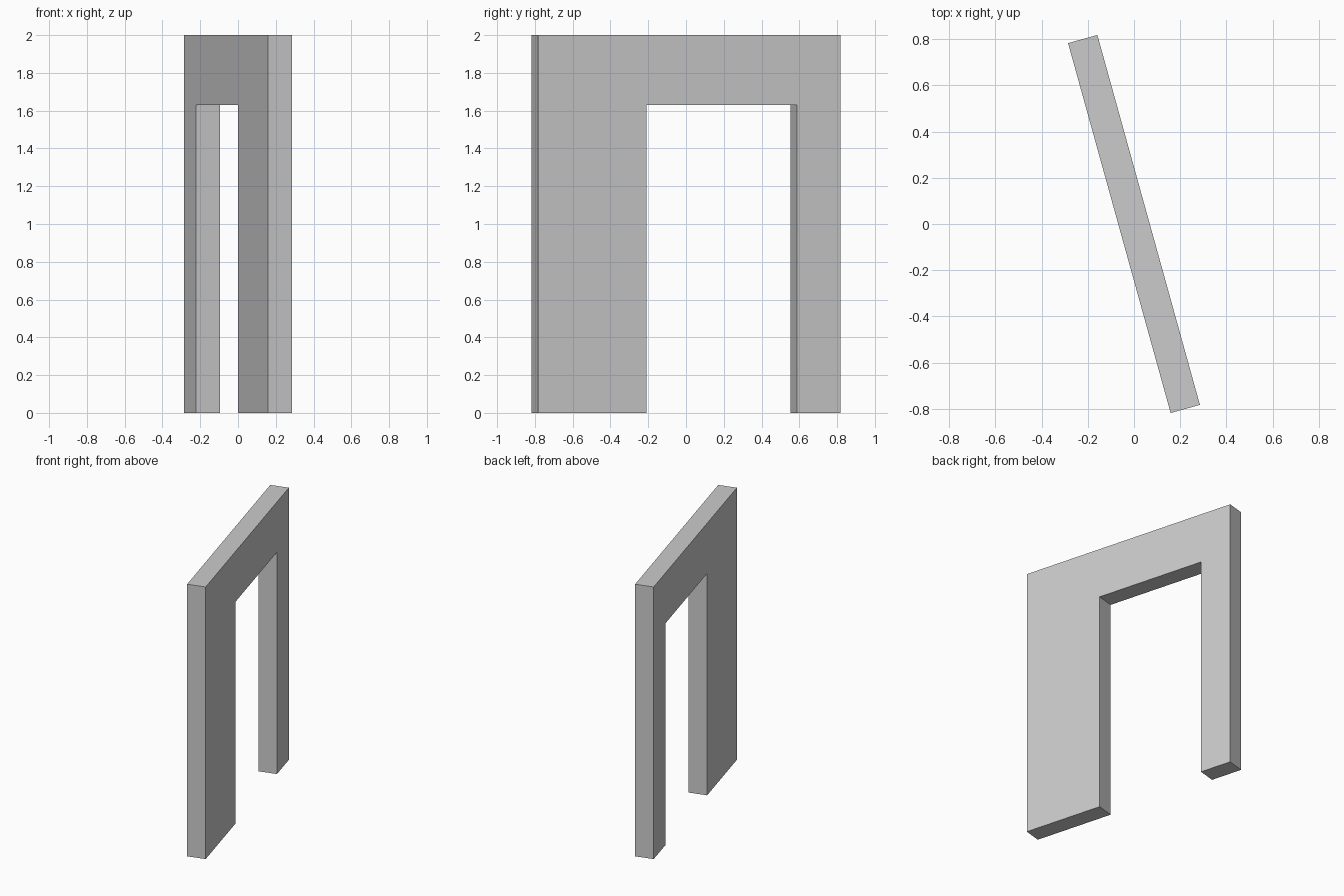
import bpy
import bmesh
import math
from mathutils import Matrix

cube = bpy.data.objects.get("Cube")
if cube:
    bpy.data.objects.remove(cube, do_unlink=True)

LENGTH, THICK, HEIGHT = 1.66, 0.1315, 2.0
NEAR_LEG, FAR_LEG, OPENING_Z = 0.594, 0.238, 1.63
TURN = math.radians(15.5)

# Plain grey finish
grey = bpy.data.materials.new("light grey")
grey.use_nodes = True
colour = (0.6, 0.6, 0.6, 1.0)
grey.diffuse_color = colour
grey.node_tree.nodes["Principled BSDF"].inputs["Base Color"].default_value = colour

# Wall outline with a doorway, as (along the wall, height)
a, d = -LENGTH / 2, LENGTH / 2
b, c = a + NEAR_LEG, d - FAR_LEG
outline = [(a, 0), (b, 0), (b, OPENING_Z), (c, OPENING_Z),
           (c, 0), (d, 0), (d, HEIGHT), (a, HEIGHT)]

# Extrude the outline through the wall thickness
bm = bmesh.new()
face = bm.faces.new([bm.verts.new((-THICK / 2, y, z)) for y, z in outline])
result = bmesh.ops.extrude_face_region(bm, geom=[face])
moved = [g for g in result["geom"] if isinstance(g, bmesh.types.BMVert)]
bmesh.ops.translate(bm, verts=moved, vec=(THICK, 0, 0))

# Turn the wall about the vertical axis
bmesh.ops.transform(bm, matrix=Matrix.Rotation(TURN, 4, "Z"), verts=bm.verts)
bmesh.ops.recalc_face_normals(bm, faces=bm.faces)

mesh = bpy.data.meshes.new("doorway_wall")
bm.to_mesh(mesh)
bm.free()
mesh.materials.append(grey)
wall = bpy.data.objects.new("doorway_wall", mesh)
bpy.context.collection.objects.link(wall)
